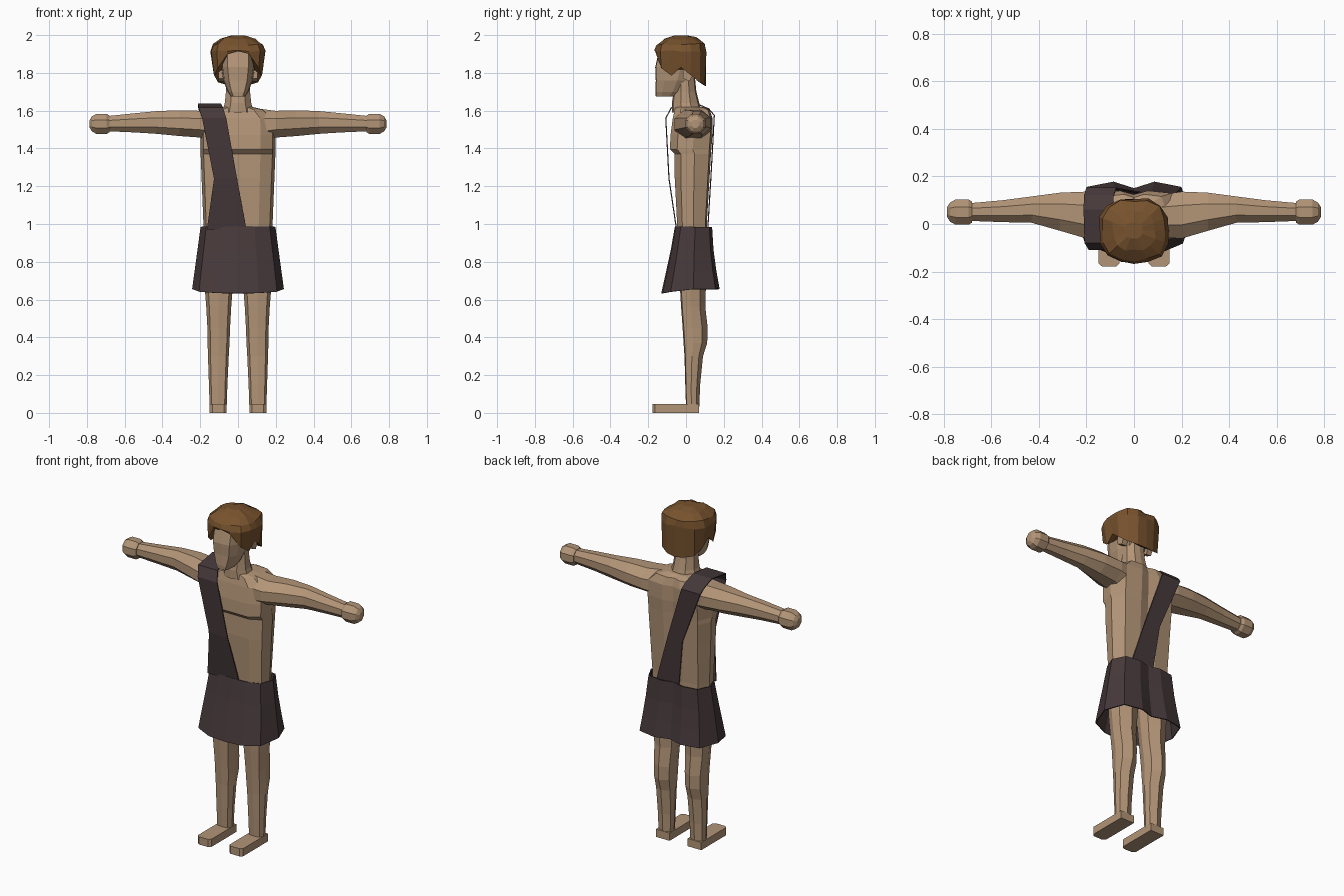
import bpy, bmesh, math, random
random.seed(4)


def material(name, rgb):
    m = bpy.data.materials.new(name)
    m.diffuse_color = (*rgb, 1)
    return m


SKIN = material("skin", (0.45, 0.30, 0.185))
HAIR = material("brown_hair", (0.185, 0.085, 0.027))
CLOTH = material("dark_cloth", (0.062, 0.041, 0.043))


def loft(name, rings, mat, closed=True, caps=True, thickness=0):
    """Skin a list of equal-length point rings into a flat-shaded mesh."""
    bm = bmesh.new()
    vs = [[bm.verts.new(p) for p in r] for r in rings]
    n = len(rings[0])
    for a, b in zip(vs, vs[1:]):
        for i in range(n if closed else n - 1):
            j = (i + 1) % n
            bm.faces.new((a[i], a[j], b[j], b[i]))
    if caps:
        bm.faces.new(vs[0])
        bm.faces.new(vs[-1])
    bmesh.ops.recalc_face_normals(bm, faces=bm.faces)
    me = bpy.data.meshes.new(name)
    bm.to_mesh(me)
    bm.free()
    me.materials.append(mat)
    ob = bpy.data.objects.new(name, me)
    bpy.context.collection.objects.link(ob)
    if thickness:
        mod = ob.modifiers.new("thickness", "SOLIDIFY")
        mod.thickness = thickness
        mod.offset = 0
    return ob


def section(half, cx, hw, yf, yb, z):
    """Mirror a half outline (x 0..1, y -1 front..1 back) into a full ring."""
    full = half + [(-x, y) for x, y in reversed(half) if x > 0]
    yc, hy = (yf + yb) / 2, (yb - yf) / 2
    return [(cx + x * hw, yc + y * hy, z) for x, y in full]


# torso: chest overhang at z 1.37-1.40, slight spine groove
TORSO = [(0, -1), (0.6, -1), (0.92, -0.65), (1, 0.1), (0.82, 0.9), (0.3, 1), (0, 0.85)]
loft("torso", [section(TORSO, 0, *r) for r in [
    (0.175, -0.04, 0.11, 0.86), (0.183, -0.047, 0.11, 1.0), (0.193, -0.06, 0.125, 1.25),
    (0.198, -0.06, 0.132, 1.37), (0.198, -0.085, 0.134, 1.395), (0.2, -0.082, 0.14, 1.47),
    (0.195, -0.07, 0.14, 1.56), (0.14, -0.06, 0.125, 1.605), (0.075, -0.055, 0.09, 1.62)]], SKIN)

# neck and head
ROUND = [(0, -1), (0.55, -0.9), (1, -0.35), (1, 0.35), (0.55, 0.9), (0, 1)]
loft("neck", [section(ROUND, 0, *r) for r in [
    (0.085, -0.075, 0.085, 1.59), (0.07, -0.075, 0.07, 1.64),
    (0.064, -0.065, 0.055, 1.70), (0.06, -0.06, 0.045, 1.80)]], SKIN)
HEAD = [(0, -1), (0.62, -0.97), (0.92, -0.5), (1, 0.2), (0.7, 0.9), (0, 1)]
loft("head", [section(HEAD, 0, *r) for r in [
    (0.038, -0.16, -0.04, 1.675), (0.055, -0.162, -0.01, 1.70), (0.078, -0.16, 0.03, 1.76),
    (0.088, -0.163, 0.06, 1.83), (0.088, -0.145, 0.08, 1.91), (0.06, -0.11, 0.06, 1.96)]], SKIN)

for s, side in ((-1, "right"), (1, "left")):
    # ear
    loft(side + "_ear", [[(s * x, -0.015, 1.77), (s * x, 0.02, 1.755), (s * x, 0.045, 1.81),
                          (s * x, 0.03, 1.84), (s * x, -0.015, 1.83)]
                         for x in (0.07, 0.103)], SKIN)

    # arm: octagonal rings along x (x, y low, y high, z low, z high)
    def arm_ring(x, y0, y1, z0, z1):
        return [(s * x, (y0 + y1) / 2 + (y1 - y0) / 2 * math.cos(a) * 1.04,
                 (z0 + z1) / 2 + (z1 - z0) / 2 * math.sin(a) * 1.04)
                for a in [math.pi * (k + 0.5) / 4 for k in range(8)]]
    loft(side + "_arm", [arm_ring(*r) for r in [
        (0.10, -0.06, 0.125, 1.43, 1.615), (0.20, -0.065, 0.14, 1.455, 1.602),
        (0.31, -0.032, 0.135, 1.463, 1.605), (0.43, 0.003, 0.118, 1.475, 1.60),
        (0.55, 0.006, 0.102, 1.483, 1.588), (0.70, 0.012, 0.088, 1.49, 1.572)]], SKIN)
    # fist
    loft(side + "_hand", [arm_ring(x, 0.05 - r, 0.05 + r, 1.53 - r, 1.53 + r) for x, r in [
        (0.68, 0.046), (0.695, 0.055), (0.75, 0.055), (0.773, 0.042), (0.785, 0.022)]], SKIN)

    # leg: flat shin, ridged calf
    LEG = [(0, -1), (0.75, -0.9), (1, -0.2), (0.85, 0.55), (0, 1)]
    loft(side + "_leg", [section(LEG, s * cx, *r) for cx, *r in [
        (0.105, 0.045, 0.0, 0.07, 0.03), (0.105, 0.049, -0.004, 0.075, 0.15),
        (0.104, 0.055, -0.008, 0.09, 0.30), (0.103, 0.058, -0.013, 0.112, 0.37),
        (0.102, 0.06, -0.018, 0.115, 0.45), (0.102, 0.066, -0.026, 0.102, 0.56),
        (0.102, 0.074, -0.032, 0.105, 0.66), (0.095, 0.088, -0.04, 0.11, 0.88)]], SKIN)
    # foot
    loft(side + "_foot", [[(s * x, y, z) for x, y in (
        (0.06, 0.07), (0.06, -0.165), (0.075, -0.178), (0.135, -0.178), (0.15, -0.165), (0.15, 0.07))]
        for z in (0, 0.046)], SKIN)

# skirt: flared open tube with a pleat at the back, hem dips in front
SKIRT = [(0, -1), (0.45, -0.95), (0.85, -0.68), (1, 0.1), (0.82, 0.86), (0.36, 1), (0, 0.82)]
rings = [section(SKIRT, 0, *r) for r in [
    (0.195, -0.056, 0.135, 0.985), (0.212, -0.078, 0.143, 0.86),
    (0.227, -0.102, 0.158, 0.75), (0.24, -0.128, 0.175, 0.655)]]
rings[-1] = [(x, y, z - 0.022 * max(0, -y / 0.128)) for x, y, z in rings[-1]]
loft("skirt", rings, CLOTH, caps=False, thickness=0.006)

# shoulder strap: ribbon (left x, right x, y, z) from front waist over to back waist
STRAP = [(-0.165, 0.045, -0.05, 0.97), (-0.127, -0.005, -0.09, 1.24), (-0.19, -0.062, -0.107, 1.56),
         (-0.208, -0.08, -0.078, 1.615), (-0.212, -0.09, 0.06, 1.635), (-0.21, -0.085, 0.12, 1.61),
         (-0.2, -0.075, 0.15, 1.575), (-0.07, 0.03, 0.132, 1.25), (-0.035, 0.115, 0.115, 0.97)]
loft("shoulder_strap", [[(a, y, z), ((a + b) / 2, y, z), (b, y, z)] for a, b, y, z in STRAP],
     CLOTH, closed=False, caps=False, thickness=0.006)

# hair: choppy cap; hem height and spread vary from forehead to nape
HEM = [(1.915, 0.98), (1.90, 0.98), (1.825, 0.96), (1.785, 0.92), (1.83, 0.90),
       (1.79, 0.90), (1.75, 0.93), (1.735, 0.94), (1.73, 0.96)]
N = 16


def hair_ring(scale, height, jitter):
    pts = []
    for k in range(N):
        a = 2 * math.pi * k / N
        hem_z, hem_r = HEM[min(k, N - k)]
        r = scale if scale else hem_r
        r *= 1 + random.uniform(-jitter, jitter)
        # boxy plan: push the rounded corners outward
        r *= 1 + 0.1 * math.sin(2 * a) ** 2
        z = hem_z + height if height < 1 else height + random.uniform(-jitter, jitter) * 0.15
        pts.append((0.145 * r * math.sin(a), -0.027 - 0.136 * r * math.cos(a), z))
    return pts


loft("hair", [hair_ring(0.62, 0.03, 0), hair_ring(0, 0, 0.03), hair_ring(1.0, 1.915, 0.04),
              hair_ring(0.93, 1.95, 0.04), hair_ring(0.62, 1.982, 0.05),
              hair_ring(0.25, 1.998, 0)], HAIR)
